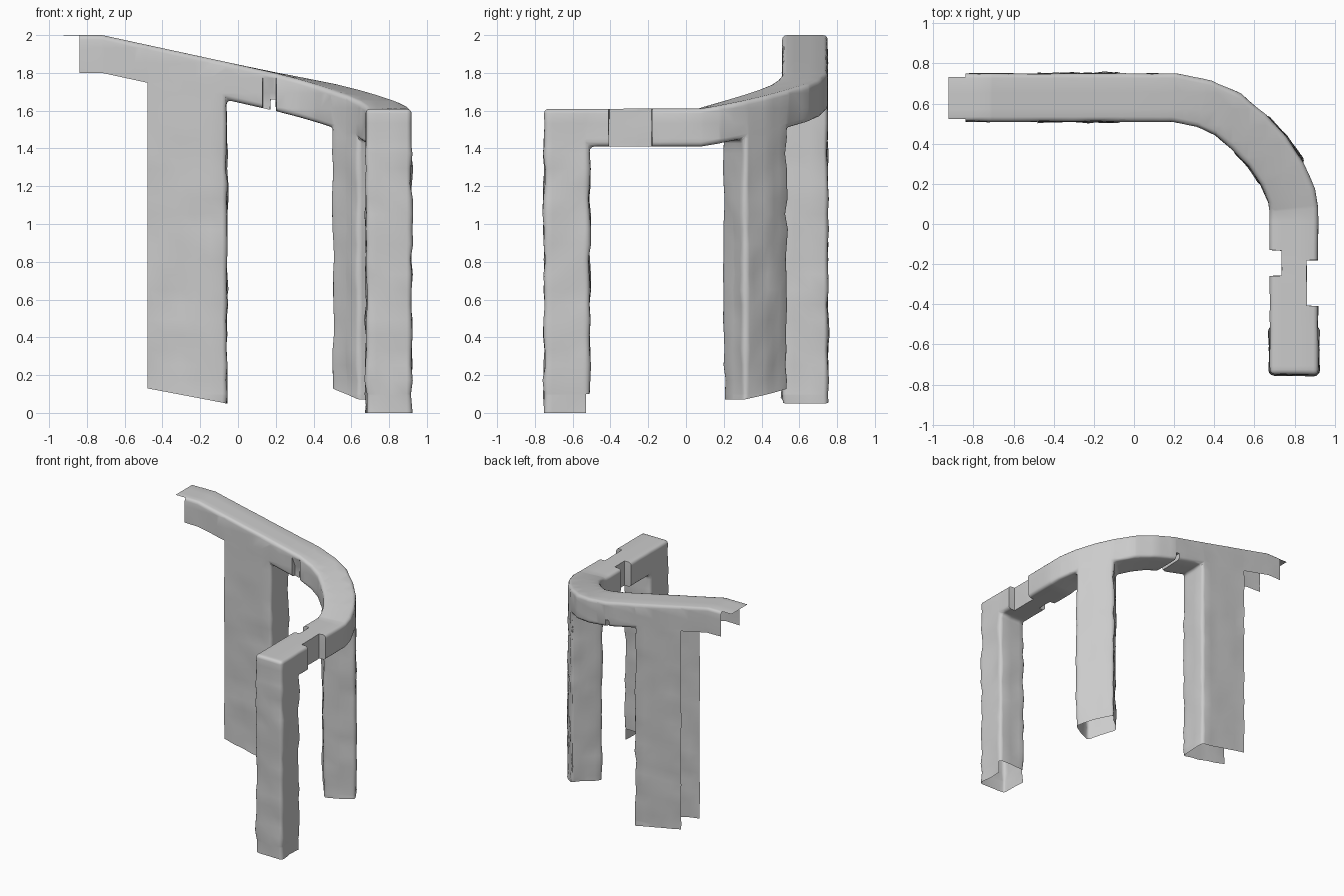
import bpy, bmesh, math
from mathutils import Vector, noise

if "Cube" in bpy.data.objects:
    bpy.data.objects.remove(bpy.data.objects["Cube"])

HALF, THICK = 0.12, 0.2
# Centre line of the sloping beam seen from above
PATH = [Vector(p) for p in [(-.925, .63), (-.72, .63), (-.48, .63), (-.06, .63), (.2, .63), (.35, .6),
        (.47, .545), (.575, .457), (.665, .36), (.74, .25), (.785, .14), (.797, .07),
        (.797, -.51), (.797, -.75)]]
# Legs: station -> bottom height, and whether each end wall exists
LEGS = [({2: .13, 3: .05}, False, True),
        ({7: .13, 8: .10, 9: .07}, True, True),
        ({12: 0, 13: 0}, True, True)]

bm = bmesh.new()

# Beam stations: top inner, top outer, bottom inner, bottom outer
tops = []
total = sum((PATH[i + 1] - PATH[i]).length for i in range(1, 11))
run = 0
for i in range(len(PATH)):
    if 1 < i <= 11:
        run += (PATH[i] - PATH[i - 1]).length
    tops.append(2 - .39 * run / total)


def side(i, s):
    a = (PATH[i] - PATH[max(i - 1, 0)]) if i else PATH[1] - PATH[0]
    b = (PATH[i + 1] - PATH[i]) if i < len(PATH) - 1 else a
    t = (a.normalized() + b.normalized()).normalized()
    k = HALF / t.dot(b.normalized())
    return PATH[i] + Vector((t.y, -t.x)) * k * s


def pair(i, z):
    return [bm.verts.new((*side(i, s), z)) for s in (1, -1)]


top = [pair(i, tops[i]) for i in range(len(PATH))]
low = [pair(i, tops[i] - THICK) for i in range(len(PATH))]


def walls(upper, lower, i):
    for k in (0, 1):
        bm.faces.new((upper[i][k], upper[i + 1][k], lower[i + 1][k], lower[i][k]))


def end_wall(upper, lower, i):
    bm.faces.new((*upper[i], *reversed(lower[i])))


leg_segments = {i for feet, _, _ in LEGS for i in list(feet)[:-1]}
for i in range(len(PATH) - 1):
    bm.faces.new((top[i][0], top[i + 1][0], top[i + 1][1], top[i][1]))
    walls(top, low, i)
    if i > 1 and i not in leg_segments:
        bm.faces.new((low[i][0], low[i + 1][0], low[i + 1][1], low[i][1]))
end_wall(top, low, len(PATH) - 1)

# Hollow legs, open at the floor
for feet, first, last in LEGS:
    foot = {i: pair(i, z) for i, z in feet.items()}
    ids = list(feet)
    for i in ids[:-1]:
        walls(low, foot, i)
    if first:
        end_wall(low, foot, ids[0])
    if last:
        end_wall(low, foot, ids[-1])

# Rounded corners
bmesh.ops.recalc_face_normals(bm, faces=bm.faces)
up = max(bm.faces, key=lambda f: f.calc_center_median().z)
if up.normal.z < 0:
    bmesh.ops.reverse_faces(bm, faces=bm.faces)
sharp = [e for e in bm.edges if len(e.link_faces) == 2 and e.calc_face_angle() > .75]
bmesh.ops.bevel(bm, geom=sharp, offset=.024, segments=3, profile=.5, affect='EDGES', clamp_overlap=False)


def slice_at(axis, value):
    no = [0, 0, 0]
    no[axis] = 1
    co = [v * value for v in no]
    bmesh.ops.bisect_plane(bm, geom=bm.verts[:] + bm.edges[:] + bm.faces[:],
                           dist=1e-5, plane_co=co, plane_no=no)


# Regular slices give the worn surface enough detail
for axis in range(3):
    for n in range(-12, 26):
        slice_at(axis, n * .08 + .013)


def drop(test):
    bad = [f for f in bm.faces if test(f.calc_center_median())]
    bmesh.ops.delete(bm, geom=bad, context='FACES')


# Thin top lip at the high end, and shorter inner wall of the front leg
slice_at(0, -.84)
drop(lambda c: c.x < -.84 and c.z < 1.998)
slice_at(2, .1)
slice_at(1, -.53)
drop(lambda c: c.z < .1 and -.53 < c.y < -.4)


# Notches in the beam
def notch(axis, a, b, move):
    for v in (a, a + .003, b - .003, b):
        slice_at(axis, v)
    for v in bm.verts:
        if a + .002 < v.co[axis] < b - .002 and v.co.z > 1.3:
            move(v.co)


def inner_cut(c):
    if c.x > .5:
        c.x = max(c.x, .735)


def outer_cut(c):
    c.x = min(c.x, .86)


def front_cut(c):
    if c.z < 1.77 and c.y > .4:
        c.y = max(c.y, .545)


def under_cut(c):
    if c.y > .4:
        c.z = max(c.z, 1.66)


notch(1, -.26, -.13, inner_cut)
notch(1, -.41, -.18, outer_cut)
notch(0, .13, .205, front_cut)
notch(0, .17, .202, under_cut)
bmesh.ops.remove_doubles(bm, verts=bm.verts, dist=.0005)
bmesh.ops.dissolve_degenerate(bm, edges=bm.edges, dist=.0005)

# Gently uneven sides
bm.normal_update()
shift = {}
for v in bm.verts:
    amp = .014 if v.co.z < 1.4 else .005
    n = Vector((v.normal.x, v.normal.y, 0))
    shift[v] = n * amp * noise.noise(v.co * 9)
for v, d in shift.items():
    v.co += d

mesh = bpy.data.meshes.new("curved_ramp_frame")
bm.to_mesh(mesh)
bm.free()
frame = bpy.data.objects.new("curved_ramp_frame", mesh)
bpy.context.collection.objects.link(frame)
bpy.context.view_layer.objects.active = frame
frame.select_set(True)
bpy.ops.object.shade_smooth_by_angle(angle=math.radians(40))
